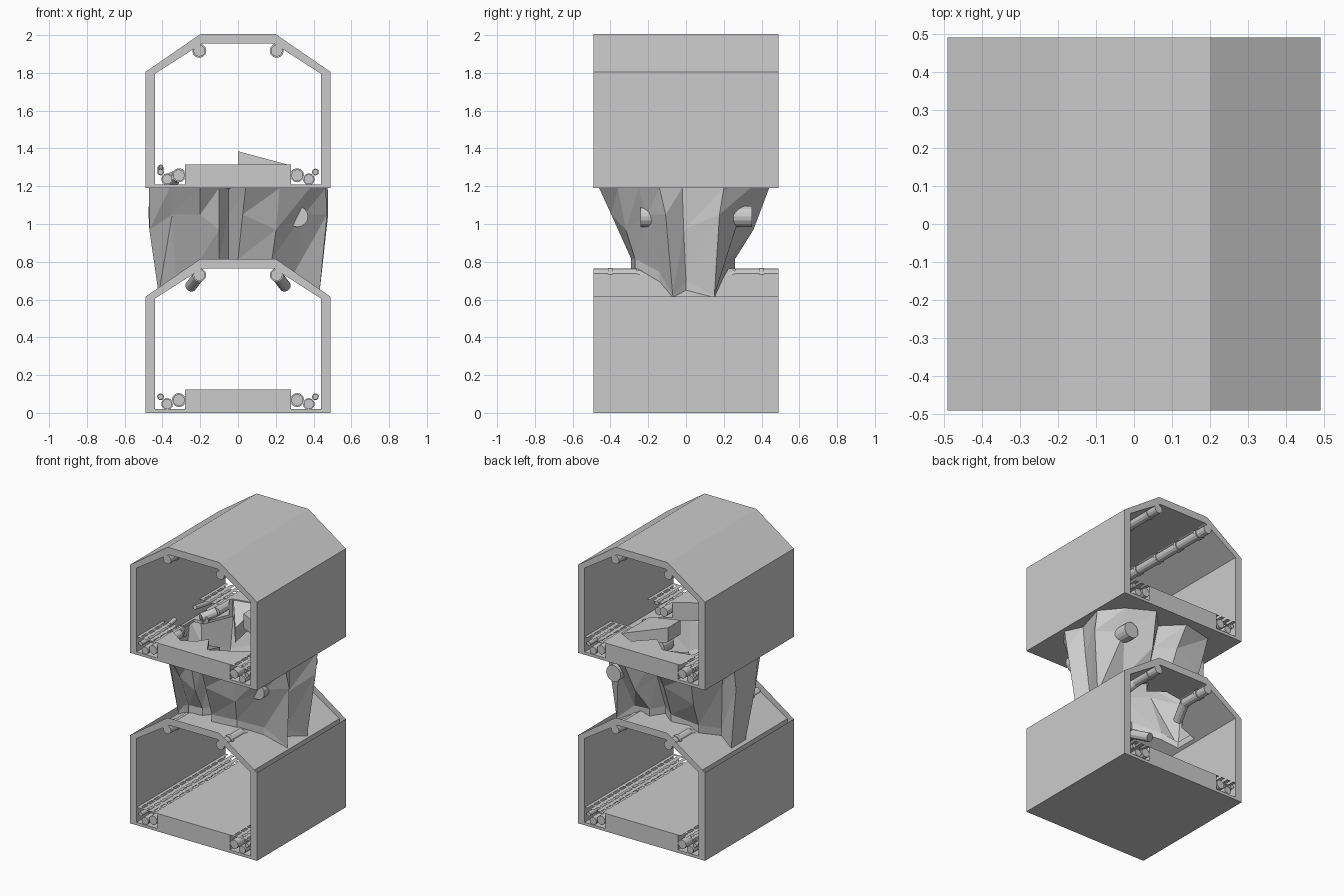
import bpy, bmesh
from mathutils import Vector

if "Cube" in bpy.data.objects:
    bpy.data.objects.remove(bpy.data.objects["Cube"])

Y = 0.49
TOP = 1.19   # base height of the upper tunnel


def finish(bm, name, normals=True):
    if normals:
        bmesh.ops.recalc_face_normals(bm, faces=bm.faces)
    me = bpy.data.meshes.new(name)
    bm.to_mesh(me)
    bm.free()
    ob = bpy.data.objects.new(name, me)
    bpy.context.collection.objects.link(ob)
    return ob


def tunnel(name, z0):
    # octagonal-roof cross-section with raised walkway, swept along y
    outer = [(.49, 0), (.49, .615), (.2, .815), (-.2, .815), (-.49, .615),
             (-.49, 0), (-.29, 0), (-.27, 0), (.27, 0), (.29, 0)]
    inner = [(.44, .02), (.44, .605), (.19, .765), (-.19, .765), (-.44, .605),
             (-.44, .02), (-.28, .02), (-.28, .125), (.28, .125), (.28, .02)]
    bm = bmesh.new()
    of, nf, ob, nb = [[bm.verts.new((x, y, z + z0)) for x, z in p]
                      for y in (-Y, Y) for p in (outer, inner)]
    n = len(outer)
    for i in range(n):
        j = (i + 1) % n
        for a, b in ((of, nf), (nf, nb), (nb, ob), (ob, of)):
            bm.faces.new((a[i], a[j], b[j], b[i]))
    return finish(bm, name)


def prism(name, pts, z0, z1):
    bm = bmesh.new()
    lo, hi = [[bm.verts.new((x, y, z)) for x, y in pts] for z in (z0, z1)]
    bm.faces.new(lo)
    bm.faces.new(hi)
    for i in range(len(pts)):
        j = (i + 1) % len(pts)
        bm.faces.new((lo[i], lo[j], hi[j], hi[i]))
    return finish(bm, name)


def cut(ob, cutter):
    m = ob.modifiers.new("hole", 'BOOLEAN')
    m.operation, m.solver, m.object = 'DIFFERENCE', 'EXACT', cutter
    dg = bpy.context.evaluated_depsgraph_get()
    me = bpy.data.meshes.new_from_object(ob.evaluated_get(dg))
    ob.modifiers.clear()
    ob.data = me
    bpy.data.objects.remove(cutter)


def pipe(name, pts, r, couplings=(), sides=12):
    bm = bmesh.new()

    def seg(a, b, rad):
        a, b = Vector(a), Vector(b)
        d = b - a
        mat = d.to_track_quat('Z', 'Y').to_matrix().to_4x4()
        mat.translation = (a + b) / 2
        bmesh.ops.create_cone(bm, cap_ends=True, segments=sides, radius1=rad,
                              radius2=rad, depth=d.length, matrix=mat)
    for a, b in zip(pts, pts[1:]):
        seg(a, b, r)
    for y in couplings:
        x, _, z = pts[0]
        seg((x, y - .012, z), (x, y + .012, z), r * 1.2)
    return finish(bm, name)


def grate(name, side, z, y0, y1):
    # flat slotted cover: long strips joined by cross bars
    bm = bmesh.new()

    def quad(xa, xb, ya, yb):
        bm.faces.new([bm.verts.new((side * x, y, z)) for x, y in
                      ((xa, ya), (xb, ya), (xb, yb), (xa, yb))])
    xs = [(.28, .302), (.322, .35), (.37, .398), (.418, .44)]
    n = max(1, round((y1 - y0) / .07))
    p = (y1 - y0) / n
    for a, b in xs:
        quad(a, b, y0, y1)
    for (_, a), (b, _) in zip(xs, xs[1:]):
        for i in range(n):
            quad(a, b, y0 + i * p, y0 + i * p + .02)
    return finish(bm, name, False)


# jagged outlines of the shaft, at the lower roof and the upper floor
low = [(-.42, -.06), (-.33, -.12), (-.2, -.26), (-.1, -.25), (-.05, -.19), (0, -.29),
       (.18, -.27), (.3, -.14), (.43, -.07), (.37, 0), (.43, .15), (.26, .2),
       (.1, .26), (.04, .17), (-.06, .25), (-.25, .22), (-.33, .08), (-.42, .1)]
high = [(-.47, -.12), (-.36, -.33), (-.2, -.44), (-.1, -.38), (-.05, -.3), (.04, -.46),
        (.22, -.36), (.38, -.25), (.465, -.14), (.41, -.02), (.475, .2), (.36, .34),
        (.18, .44), (.05, .3), (-.08, .43), (-.3, .38), (-.39, .15), (-.47, .14)]

# tunnels with broken openings
lower = tunnel("lower_tunnel", 0)
upper = tunnel("upper_tunnel", TOP)
cut(lower, prism("roof_cutter", low, .5, .95))
cut(upper, prism("floor_cutter",
                 [(max(-.43, min(.43, x * .9)), y * .85) for x, y in high], 1.0, 1.4))

# lower tunnel has no outer roof skin
bm = bmesh.new()
bm.from_mesh(lower.data)
bm.normal_update()
skin = [f for f in bm.faces if f.normal.z > .3 and f.calc_center_median().z > .58]
bmesh.ops.delete(bm, geom=skin, context='FACES')
bm.to_mesh(lower.data)
bm.free()

# rock shaft
bm = bmesh.new()
rings = [[], [], []]
for i, ((x0, y0), (x1, y1)) in enumerate(zip(low, high)):
    z = .815 - max(0, abs(x0) - .2) * .69 - (.035 if abs(x0) > .4 else 0)
    t = .62 if i % 2 else .54
    k = 1.05 if abs(x0) > .4 else 1.0
    rings[0].append(bm.verts.new((x0, y0, z)))
    rings[1].append(bm.verts.new(((x0 + (x1 - x0) * t) * k, y0 + (y1 - y0) * t,
                                  1.0 + (.05 if i % 3 else -.03))))
    rings[2].append(bm.verts.new((x1, y1, TOP)))
for a, b in zip(rings, rings[1:]):
    for i in range(len(a)):
        j = (i + 1) % len(a)
        bm.faces.new((a[i], a[j], b[j]))
        bm.faces.new((a[i], b[j], b[i]))
finish(bm, "rock_shaft")

# buried pipe stubs crossing the rock
pipe("front_buried_pipe", [(.315, -.24, 1.04), (.315, -.13, 1.04)], .056, sides=16)
pipe("back_buried_pipe", [(.315, .25, 1.04), (.315, .35, 1.04)], .056, sides=16)

# pipe runs and grates
floor_pipes = [(.313, .068, .031), (.375, .047, .026), (.41, .085, .015)]
joints = (-.4, -.2, 0, .2, .4)
for s, side in ((-1, "left"), (1, "right")):
    for i, (x, z, r) in enumerate(floor_pipes):
        pipe(f"{side}_lower_floor_pipe_{i}", [(s * x, -Y, z), (s * x, Y, z)], r, joints)
        for e in (-1, 1):
            pts = [(s * x, e * Y, z + TOP), (s * x, e * (.2 + .03 * i), z + TOP)]
            if s < 0:
                dx, dz = ((-.05, -.02), (.04, -.01), (0, .025))[i]
                pts.append((s * x + dx, e * .11, z + TOP + dz))
            pipe(f"{side}_broken_floor_pipe_{i}_{e}", pts, r, (e * .4,))
    pipe(f"{side}_upper_ceiling_pipe", [(s * .205, -Y, 1.917), (s * .205, Y, 1.917)],
         .031, joints)
    for e in (-1, 1):
        pipe(f"{side}_broken_ceiling_pipe_{e}",
             [(s * .205, e * Y, .73), (s * .205, e * .26, .73), (s * .25, e * .14, .67)],
             .031, (e * .4,))
        grate(f"{side}_upper_grate_{e}", s, TOP + .125, *sorted((e * .2, e * Y)))
    grate(f"{side}_lower_grate", s, .125, -Y, Y)


def shard(name, pts, thick):
    bm = bmesh.new()
    f = bm.faces.new([bm.verts.new(p) for p in pts])
    ext = bmesh.ops.extrude_face_region(bm, geom=[f], use_keep_orig=True)
    for v in ext["geom"]:
        if isinstance(v, bmesh.types.BMVert):
            v.co.z -= thick
    return finish(bm, name)


# broken floor pieces around the opening
shard("raised_floor_shard", [(.28, .0, 1.31), (.28, .3, 1.31), (0, .2, 1.385), (0, .06, 1.385)], .1)
shard("sagging_front_shard", [(-.2, -.37, 1.31), (.03, -.39, 1.31), (0, -.2, 1.25), (-.12, -.22, 1.24)], .1)
shard("sagging_back_shard", [(-.26, .32, 1.31), (-.08, .36, 1.31), (-.12, .14, 1.22)], .1)
